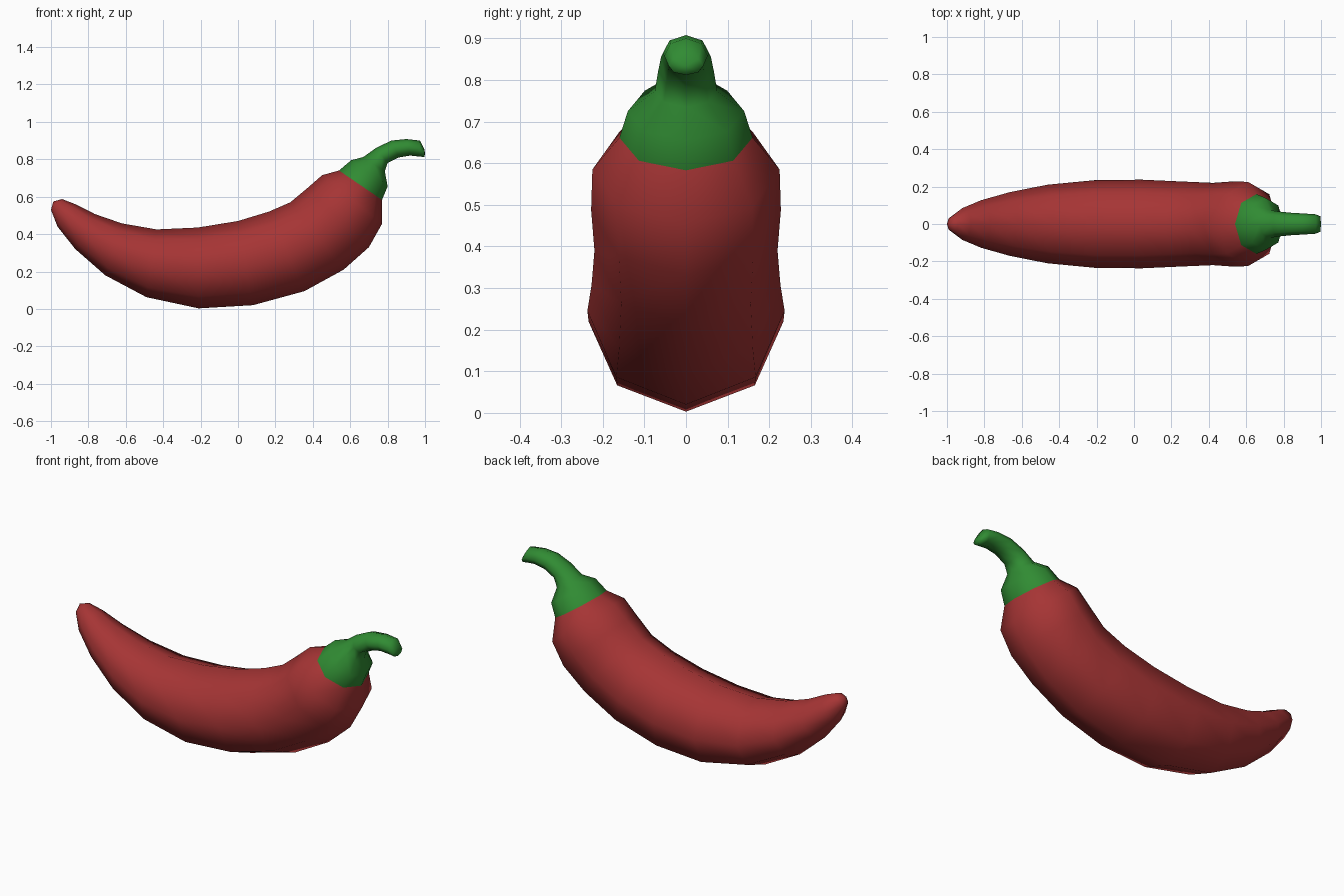
import bpy, bmesh, math
from mathutils import Vector

if "Cube" in bpy.data.objects:
    bpy.data.objects.remove(bpy.data.objects["Cube"])

SIDES = 8


def material(name, rgb):
    m = bpy.data.materials.new(name)
    m.diffuse_color = (*rgb, 1)
    m.use_nodes = True
    m.node_tree.nodes["Principled BSDF"].inputs["Base Color"].default_value = m.diffuse_color
    return m


def loft(name, rings, tip, mat):
    """Skin rings given as (inner x, inner z, outer x, outer z, half width in y)."""
    bm = bmesh.new()
    loops = []
    for ax, az, bx, bz, w in rings:
        a, b = Vector((ax, 0, az)), Vector((bx, 0, bz))
        mid, half = (a + b) / 2, (a - b) / 2
        loops.append([bm.verts.new(mid + half * math.cos(t) + Vector((0, w * math.sin(t), 0)))
                      for t in (2 * math.pi * i / SIDES for i in range(SIDES))])
    for p, q in zip(loops, loops[1:]):
        for i in range(SIDES):
            j = (i + 1) % SIDES
            bm.faces.new((p[i], p[j], q[j], q[i]))
    # close the far end with a fan
    end = bm.verts.new((tip[0], 0, tip[1]))
    for i in range(SIDES):
        bm.faces.new((loops[-1][i], loops[-1][(i + 1) % SIDES], end))
    bmesh.ops.recalc_face_normals(bm, faces=bm.faces)
    # the start is open, so check the direction on a side face
    bm.faces.ensure_lookup_table()
    f = bm.faces[0]
    c = sum((v.co for v in loops[0] + loops[1]), Vector()) / (2 * SIDES)
    if f.normal.dot(f.calc_center_median() - c) < 0:
        bmesh.ops.reverse_faces(bm, faces=bm.faces)
    for f in bm.faces:
        f.smooth = True
    me = bpy.data.meshes.new(name)
    bm.to_mesh(me)
    bm.free()
    me.materials.append(mat)
    ob = bpy.data.objects.new(name, me)
    bpy.context.collection.objects.link(ob)
    return ob


red = material("pepper red", (0.38, 0.035, 0.035))
green = material("stem green", (0.03, 0.26, 0.033))

# curved red fruit, from the calyx to the tip
loft("pepper_body", [
    (0.54, 0.74, 0.77, 0.583, 0.16),
    (0.45, 0.715, 0.77, 0.455, 0.225),
    (0.37, 0.645, 0.70, 0.33, 0.228),
    (0.28, 0.57, 0.565, 0.21, 0.22),
    (0.165, 0.52, 0.355, 0.095, 0.227),
    (0.0, 0.47, 0.08, 0.02, 0.237),
    (-0.215, 0.435, -0.21, 0.003, 0.234),
    (-0.435, 0.425, -0.49, 0.063, 0.21),
    (-0.62, 0.457, -0.71, 0.18, 0.17),
    (-0.765, 0.507, -0.87, 0.32, 0.127),
    (-0.87, 0.56, -0.965, 0.44, 0.085),
    (-0.94, 0.587, -1.0, 0.53, 0.042),
], (-0.987, 0.575), red)

# green calyx narrowing into the bent stem
loft("calyx_and_stem", [
    (0.54, 0.74, 0.77, 0.583, 0.16),
    (0.605, 0.795, 0.80, 0.655, 0.14),
    (0.67, 0.812, 0.785, 0.735, 0.075),
    (0.74, 0.862, 0.80, 0.78, 0.067),
    (0.82, 0.90, 0.86, 0.81, 0.06),
    (0.90, 0.908, 0.92, 0.82, 0.056),
    (0.973, 0.90, 0.965, 0.815, 0.052),
    (0.995, 0.858, 0.997, 0.812, 0.042),
], (1.0, 0.835), green)
